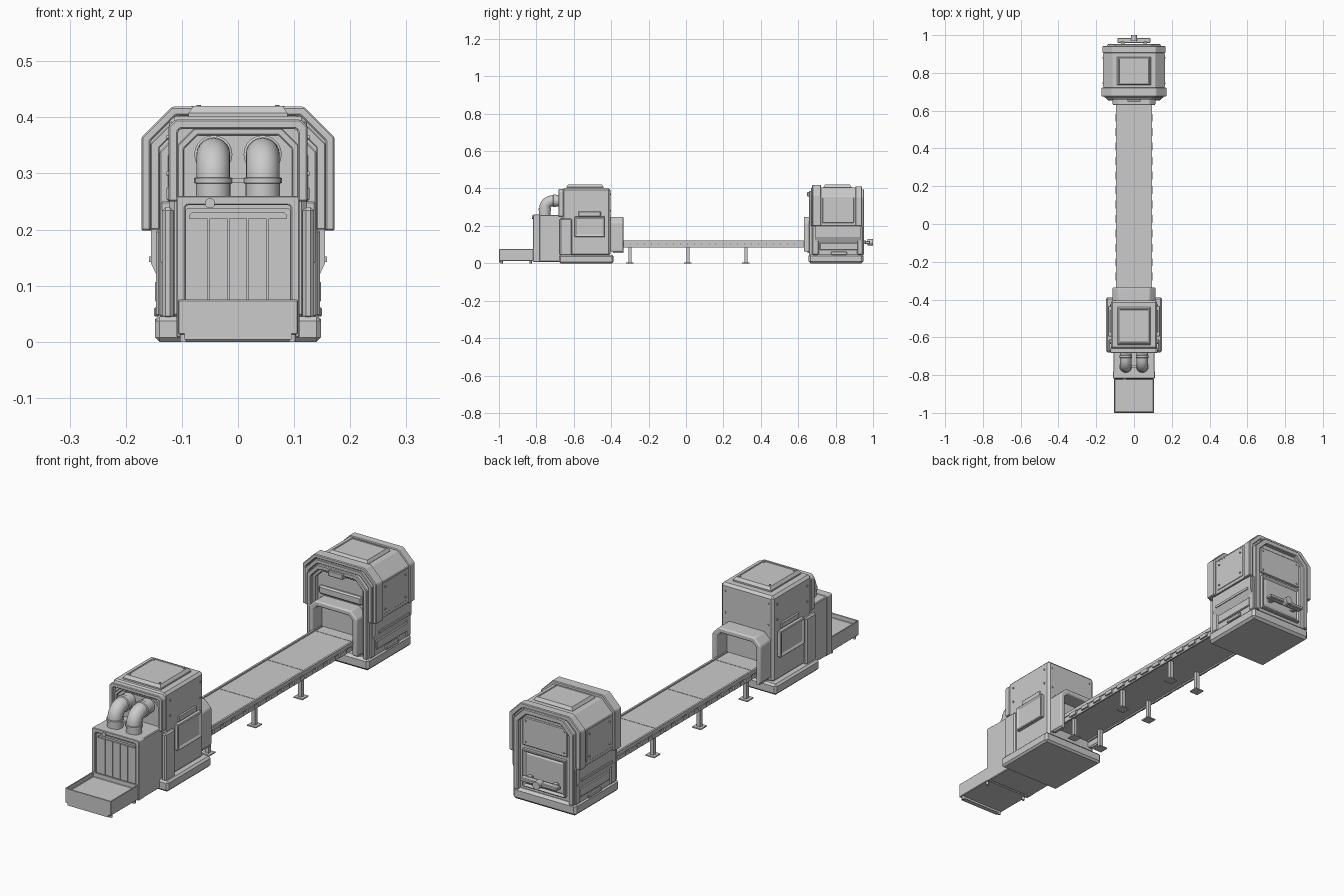
import bpy, bmesh, math
from mathutils import Vector, Matrix

cube = bpy.data.objects.get("Cube")
if cube:
    bpy.data.objects.remove(cube, do_unlink=True)

grey = bpy.data.materials.new("machine_grey")
grey.use_nodes = True
tone = (0.6, 0.6, 0.6, 1)
grey.diffuse_color = tone
grey.node_tree.nodes["Principled BSDF"].inputs["Base Color"].default_value = tone


def finish(name, bm, bevel=0, segments=1):
    bmesh.ops.recalc_face_normals(bm, faces=bm.faces)
    mesh = bpy.data.meshes.new(name)
    bm.to_mesh(mesh)
    bm.free()
    mesh.materials.append(grey)
    obj = bpy.data.objects.new(name, mesh)
    bpy.context.collection.objects.link(obj)
    if bevel:
        mod = obj.modifiers.new("Bevel", "BEVEL")
        mod.width, mod.segments, mod.limit_method = bevel, segments, "ANGLE"
    return obj


def smooth(obj):
    bpy.ops.object.select_all(action="DESELECT")
    obj.select_set(True)
    bpy.context.view_layer.objects.active = obj
    bpy.ops.object.shade_smooth_by_angle(angle=math.radians(40))


def box(name, x, y, z, bevel=0, face=None, steps=()):
    """Box from axis ranges; the face looking along 'face' gets inset steps."""
    bm = bmesh.new()
    bmesh.ops.create_cube(bm, size=1)
    for v in bm.verts:
        v.co = [r[0] + (c + 0.5) * (r[1] - r[0]) for r, c in zip((x, y, z), v.co)]
    bm.normal_update()
    if face:
        target = max(bm.faces, key=lambda f: f.normal.dot(Vector(face)))
        for thickness, depth in steps:
            bmesh.ops.inset_individual(bm, faces=[target], thickness=thickness, depth=depth)
    return finish(name, bm, bevel)


def side_boxes(name, x, y, z, bevel=0, steps=()):
    for side, s in (("left", 1), ("right", -1)):
        box(f"{side}_{name}", sorted((s * x[0], s * x[1])), y, z, bevel, (s, 0, 0), steps)


def prism(name, profile, y, bevel=0, segments=1):
    """Extrude an xz profile along y."""
    bm = bmesh.new()
    f = bm.faces.new([bm.verts.new((px, y[0], pz)) for px, pz in profile])
    out = bmesh.ops.extrude_face_region(bm, geom=[f])["geom"]
    verts = [g for g in out if isinstance(g, bmesh.types.BMVert)]
    bmesh.ops.translate(bm, vec=(0, y[1] - y[0], 0), verts=verts)
    return finish(name, bm, bevel, segments)


def arch(w, low, top, cut):
    half = [(w, low), (w, top - cut), (w - cut, top)]
    return [(-px, pz) for px, pz in half] + half[::-1]


def hoop(name, w, low, top, cut, wall, y, bevel=0, segments=1):
    inner = arch(w - wall, low, top - wall, max(cut - wall * 0.55, 0.004))
    return prism(name, arch(w, low, top, cut) + inner[::-1], y, bevel, segments)


def cylinders(name, spots, axis, radius, length):
    bm = bmesh.new()
    turn = Vector((0, 0, 1)).rotation_difference(Vector(axis)).to_matrix().to_4x4()
    for spot in spots:
        bmesh.ops.create_cone(bm, cap_ends=True, segments=12, radius1=radius, radius2=radius,
                              depth=length, matrix=Matrix.Translation(spot) @ turn)
    smooth(finish(name, bm))


def pipe(name, x):
    """Elbow pipe swept as rings, with collars at both ends of the bend."""
    rings = [(-0.755, z, 0, r) for z, r in
             ((0.25, 0.031), (0.282, 0.031), (0.283, 0.034), (0.292, 0.034), (0.293, 0.03))]
    for i in range(1, 9):
        a = math.radians(90 * i / 8)
        rings.append((-0.71 - 0.045 * math.cos(a), 0.293 + 0.041 * math.sin(a), a, 0.03))
    rings += [(y, 0.334, math.pi / 2, r) for y, r in
              ((-0.708, 0.034), (-0.695, 0.034), (-0.694, 0.031), (-0.66, 0.031))]
    bm = bmesh.new()
    n, last = 20, None
    for y, z, a, r in rings:
        loop = []
        for k in range(n):
            t = 2 * math.pi * k / n
            u = r * math.sin(t)
            loop.append(bm.verts.new((x + r * math.cos(t), y + u * math.cos(a), z - u * math.sin(a))))
        if last:
            for k in range(n):
                bm.faces.new((last[k], last[(k + 1) % n], loop[(k + 1) % n], loop[k]))
        last = loop
    smooth(finish(name, bm))


# Front machine: base, body, roof plate and side panels
box("front_base", (-0.148, 0.148), (-0.68, -0.388), (0, 0.045), 0.008)
box("front_body", (-0.123, 0.123), (-0.662, -0.405), (0.04, 0.402), 0.01)
hoop("front_body_frame", 0.124, 0.25, 0.396, 0.012, 0.017, (-0.682, -0.655), 0.003)
hoop("front_inner_frame", 0.108, 0.25, 0.38, 0.03, 0.012, (-0.672, -0.655), 0.002)
box("front_roof_plate", (-0.088, 0.088), (-0.64, -0.44), (0.395, 0.408), 0,
    (0, 0, 1), ((0.012, 0.012), (0.006, 0), (0.002, -0.002)))
side_boxes("front_hatch", (0.115, 0.138), (-0.595, -0.435), (0.14, 0.25), 0.003,
           ((0.012, 0), (0.003, -0.005)))
side_boxes("front_hatch_tab", (0.115, 0.127), (-0.575, -0.455), (0.25, 0.278), 0.004)
side_boxes("front_lower_skirt", (0.115, 0.135), (-0.675, -0.61), (0.04, 0.24), 0.006)
for s, side in ((1, "left"), (-1, "right")):
    cylinders(f"{side}_front_bolts", [(s * 0.124, y, z) for y in (-0.63, -0.43) for z in (0.3, 0.365)],
              (1, 0, 0), 0.004, 0.006)
cylinders("front_roof_bolts", [(x, y, 0.419) for x in (-0.07, 0.07) for y in (-0.62, -0.46)],
          (0, 0, 1), 0.004, 0.006)
cylinders("front_back_bolts", [(x, -0.405, z) for x in (-0.1, 0.1) for z in (0.28, 0.37)],
          (0, 1, 0), 0.004, 0.006)

# Feed unit with curtain strips and elbow pipes
box("feed_unit", (-0.109, 0.109), (-0.803, -0.66), (0.008, 0.258), 0.003)
hoop("feed_frame", 0.11, 0.008, 0.26, 0.004, 0.016, (-0.818, -0.78), 0.002)
hoop("feed_inner_frame", 0.094, 0.06, 0.238, 0.004, 0.008, (-0.81, -0.795))
for i in range(5):
    mid = (i - 2) * 0.035
    box(f"curtain_strip_{i + 1}", (mid - 0.016, mid + 0.016), (-0.809, -0.802), (0.055, 0.22))
pipe("left_pipe", 0.044)
pipe("right_pipe", -0.044)
box("pipe_tie", (-0.02, 0.02), (-0.76, -0.75), (0.284, 0.291))
cylinders("feed_latch", [(-0.05, -0.82, 0.247)], (0, 1, 0), 0.009, 0.008)

# Loading tray
box("tray", (-0.107, 0.107), (-1.0, -0.815), (0.013, 0.075), 0.002,
    (0, 0, 1), ((0.007, 0), (0.001, -0.02)))
box("tray_lip", (-0.095, 0.095), (-1.0, -0.98), (0.004, 0.015))
cylinders("tray_feet", [(x, y, 0.008) for x in (-0.097, 0.097) for y in (-0.985, -0.83)],
          (0, 0, 1), 0.006, 0.016)

# Conveyor: belt plates, rails, brackets and legs
box("conveyor_bed", (-0.09, 0.09), (-0.41, 0.69), (0.09, 0.11))
for i in range(4):
    y = -0.64 + 0.32 * i
    box(f"belt_plate_{i + 1}", (-0.086, 0.086), (max(y, -0.41) + 0.001, y + 0.319), (0.108, 0.116))
box("belt_plate_5", (-0.086, 0.086), (0.641, 0.69), (0.108, 0.116))
side_boxes("rail", (0.086, 0.094), (-0.40, 0.68), (0.106, 0.122))
side_boxes("lower_rail", (0.084, 0.091), (-0.40, 0.68), (0.084, 0.1))
for i in range(12):
    y = -0.3 + 0.0765 * i
    side_boxes(f"rail_bracket_{i + 1}", (0.088, 0.099), (y, y + 0.042), (0.09, 0.106))
for i in range(3):
    y = -0.3 + 0.31 * i
    side_boxes(f"leg_{i + 1}", (0.062, 0.078), (y - 0.008, y + 0.008), (0, 0.092))
    side_boxes(f"leg_foot_{i + 1}", (0.05, 0.09), (y - 0.02, y + 0.02), (0, 0.005))

# Tunnel hoods over both belt ends
for name, y in (("front_tunnel", (-0.41, -0.335)), ("rear_tunnel", (0.63, 0.70))):
    smooth(hoop(name, 0.113, 0.062, 0.248, 0.03, 0.022, y, 0.006, 3))
    side_boxes(f"{name}_cheek", (0.095, 0.108), (y[0] + 0.02, y[1]), (0.055, 0.08))

# Rear machine: base, waisted body and layered hood
box("rear_base", (-0.148, 0.148), (0.655, 0.948), (0, 0.05), 0.01)
half = [(0.142, 0.045), (0.142, 0.112), (0.155, 0.14), (0.155, 0.35), (0.108, 0.4)]
prism("rear_body", [(-x, z) for x, z in half] + half[::-1], (0.69, 0.935))
prism("rear_hood", arch(0.162, 0.2, 0.406, 0.05), (0.70, 0.93), 0.002)
hoop("rear_hood_front_ring", 0.172, 0.198, 0.419, 0.054, 0.016, (0.675, 0.722), 0.003)
hoop("rear_hood_back_ring", 0.166, 0.198, 0.41, 0.052, 0.02, (0.905, 0.942), 0.003)
hoop("rear_middle_ring", 0.156, 0.2, 0.403, 0.05, 0.016, (0.668, 0.70), 0.002)
hoop("rear_front_frame", 0.14, 0.045, 0.387, 0.048, 0.018, (0.658, 0.70), 0.003)
hoop("rear_inner_frame", 0.122, 0.045, 0.369, 0.038, 0.012, (0.672, 0.70), 0.002)
box("rear_lamp", (-0.035, 0.035), (0.648, 0.70), (0.358, 0.382), 0.003)
box("rear_front_shelf", (-0.1, 0.1), (0.678, 0.70), (0.255, 0.29), 0.006)
box("rear_roof_plate", (-0.09, 0.09), (0.735, 0.885), (0.4, 0.409), 0,
    (0, 0, 1), ((0.01, 0.011), (0.006, 0), (0.002, -0.002)))
side_boxes("rear_hood_panel", (0.15, 0.164), (0.73, 0.897), (0.215, 0.35), 0.002)
side_boxes("rear_lower_panel", (0.135, 0.148), (0.715, 0.92), (0.07, 0.108), 0.003)
side_boxes("rear_waist_bar", (0.145, 0.159), (0.715, 0.92), (0.142, 0.152))
side_boxes("rear_base_notch", (0.135, 0.15), (0.775, 0.86), (0.045, 0.062), 0.003)
side_boxes("rear_front_column", (0.12, 0.146), (0.675, 0.71), (0.045, 0.2), 0.004)
side_boxes("rear_back_column", (0.12, 0.146), (0.915, 0.944), (0.045, 0.2), 0.004)
for s, side in ((1, "left"), (-1, "right")):
    cylinders(f"{side}_rear_bolts", [(s * 0.165, y, z) for y in (0.745, 0.88) for z in (0.235, 0.33)],
              (1, 0, 0), 0.004, 0.006)

# Back of the rear machine: frame, upper panel, door and handle
hoop("back_frame", 0.14, 0.045, 0.395, 0.05, 0.022, (0.925, 0.952), 0.003)
box("back_upper_panel", (-0.105, 0.105), (0.925, 0.941), (0.235, 0.355), 0.003)
box("back_door", (-0.1, 0.1), (0.925, 0.948), (0.065, 0.222), 0.004,
    (0, 1, 0), ((0.01, 0), (0.004, -0.006), (0.006, 0), (0.003, 0.004)))
cylinders("back_bolts", [(x, 0.942, z) for x in (-0.09, 0.09) for z in (0.25, 0.34)],
          (0, 1, 0), 0.004, 0.006)
box("handle_bar", (-0.087, 0.087), (0.958, 0.985), (0.104, 0.119), 0.003)
for x in (-0.06, 0.06):
    box("handle_mount", (x - 0.01, x + 0.01), (0.94, 0.965), (0.102, 0.121), 0.002)
cylinders("handle_knob", [(0, 0.985, 0.112)], (0, 1, 0), 0.017, 0.03)
